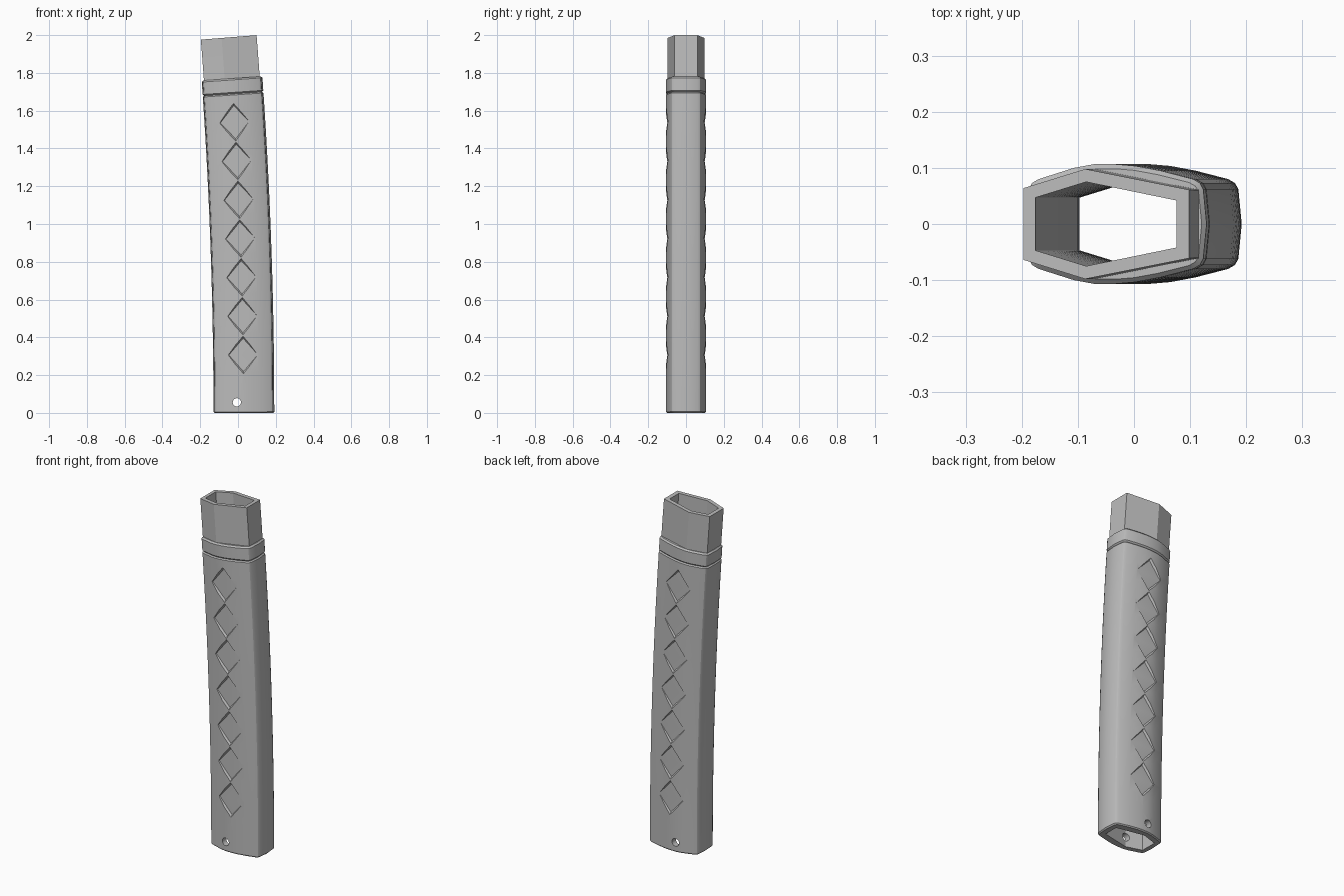
import bpy, bmesh, math

cube = bpy.data.objects.get("Cube")
if cube:
    bpy.data.objects.remove(cube, do_unlink=True)

BEND = 25.0      # radius of the gentle backward curve
BASE_X = 0.03    # centre of the bottom end

grey = bpy.data.materials.new("plain grey")
grey.use_nodes = True
colour = (0.5, 0.5, 0.5, 1)
grey.diffuse_color = colour
grey.node_tree.nodes["Principled BSDF"].inputs["Base Color"].default_value = colour


def place(s, x, y):
    """Point at distance s along the curved axis, offset x and y across it."""
    a = s / BEND
    return (BASE_X - BEND * (1 - math.cos(a)) + x * math.cos(a), y,
            BEND * math.sin(a) + x * math.sin(a))


def mirrored(half):
    """Close a half section (y >= 0) across y = 0."""
    return half + [(x, -y) for x, y in reversed(half) if y > 0]


def make(name, bm):
    bmesh.ops.recalc_face_normals(bm, faces=bm.faces)
    mesh = bpy.data.meshes.new(name)
    bm.to_mesh(mesh)
    bm.free()
    mesh.materials.append(grey)
    ob = bpy.data.objects.new(name, mesh)
    bpy.context.collection.objects.link(ob)
    return ob


def loft(bm, rings):
    loops = [[bm.verts.new(p) for p in ring] for ring in rings]
    for a, b in zip(loops, loops[1:]):
        for i in range(len(a)):
            j = (i + 1) % len(a)
            bm.faces.new((a[i], a[j], b[j], b[i]))
    bm.faces.new(loops[0][::-1])
    bm.faces.new(loops[-1])


def sweep(name, section, start, end, steps, chamfer=0.0):
    """Sweep a section along the axis, with optional chamfered ends."""
    stations = [(start + chamfer + (end - start - 2 * chamfer) * i / steps, 0)
                for i in range(steps + 1)]
    if chamfer:
        stations = [(start, chamfer)] + stations + [(end, chamfer)]
    rings = []
    for s, inset in stations:
        kx, ky = 1 - inset / 0.16, 1 - inset / 0.105
        rings.append([place(s, x * kx, y * ky) for x, y in section])
    bm = bmesh.new()
    loft(bm, rings)
    return make(name, bm)


def cut(ob, cutter):
    cutter.hide_render = True
    mod = ob.modifiers.new("cut", "BOOLEAN")
    mod.operation = "DIFFERENCE"
    mod.solver = "EXACT"
    mod.object = cutter
    bpy.context.view_layer.objects.active = ob
    bpy.ops.object.modifier_apply(modifier=mod.name)
    bpy.data.objects.remove(cutter, do_unlink=True)


def bore(ob):
    cut(ob, sweep("bore_cutter", bore_section, -0.1, 2.1, 18))


def smooth(ob):
    bpy.ops.object.select_all(action="DESELECT")
    ob.select_set(True)
    bpy.context.view_layer.objects.active = ob
    bpy.ops.object.shade_smooth_by_angle(angle=math.radians(28))


# Sections: rounded grip, crisp six-sided sleeve and its bore
grip_section = mirrored([
    (0.162, 0), (0.156, 0.062), (0.15, 0.073), (0.138, 0.08), (0.08, 0.095),
    (0.035, 0.1035), (0, 0.1065), (-0.04, 0.1065), (-0.075, 0.1), (-0.138, 0.08),
    (-0.15, 0.073), (-0.156, 0.062), (-0.16, 0)])
sleeve_section = mirrored([(0.148, 0.061), (-0.038, 0.098), (-0.148, 0.064)])
bore_section = mirrored([(0.125, 0.042), (-0.036, 0.075), (-0.127, 0.047)])

# Curved hollow grip
grip = sweep("grip", grip_section, 0, 1.69, 16, 0.006)
bore(grip)

# Row of shallow diamond recesses on both broad sides
bm = bmesh.new()
for i in range(7):
    s = 0.307 + 0.2055 * i
    for side in (1, -1):
        rings = []
        for y, size in ((0.096, 0.088), (0.107, 0.1), (0.13, 0.1)):
            rings.append([place(s + dz * size, dx * size * 0.87, side * y)
                          for dx, dz in ((1, 0), (0, 1), (-1, 0), (0, -1))])
        loft(bm, rings)
cut(grip, make("diamond_cutter", bm))

# Peg hole through both walls near the bottom
bm = bmesh.new()
loft(bm, [[(-0.006 + 0.022 * math.cos(math.tau * k / 20), y,
            0.056 + 0.022 * math.sin(math.tau * k / 20)) for k in range(20)]
          for y in (-0.2, 0.2)])
cut(grip, make("hole_cutter", bm))
smooth(grip)

# Collar above the grip
collar = sweep("collar", grip_section, 1.69, 1.772, 2, 0.008)
bore(collar)
smooth(collar)

# Thin-walled sleeve rising out of the collar
sleeve = sweep("sleeve", sleeve_section, 1.7, 1.99, 3)
bore(sleeve)
